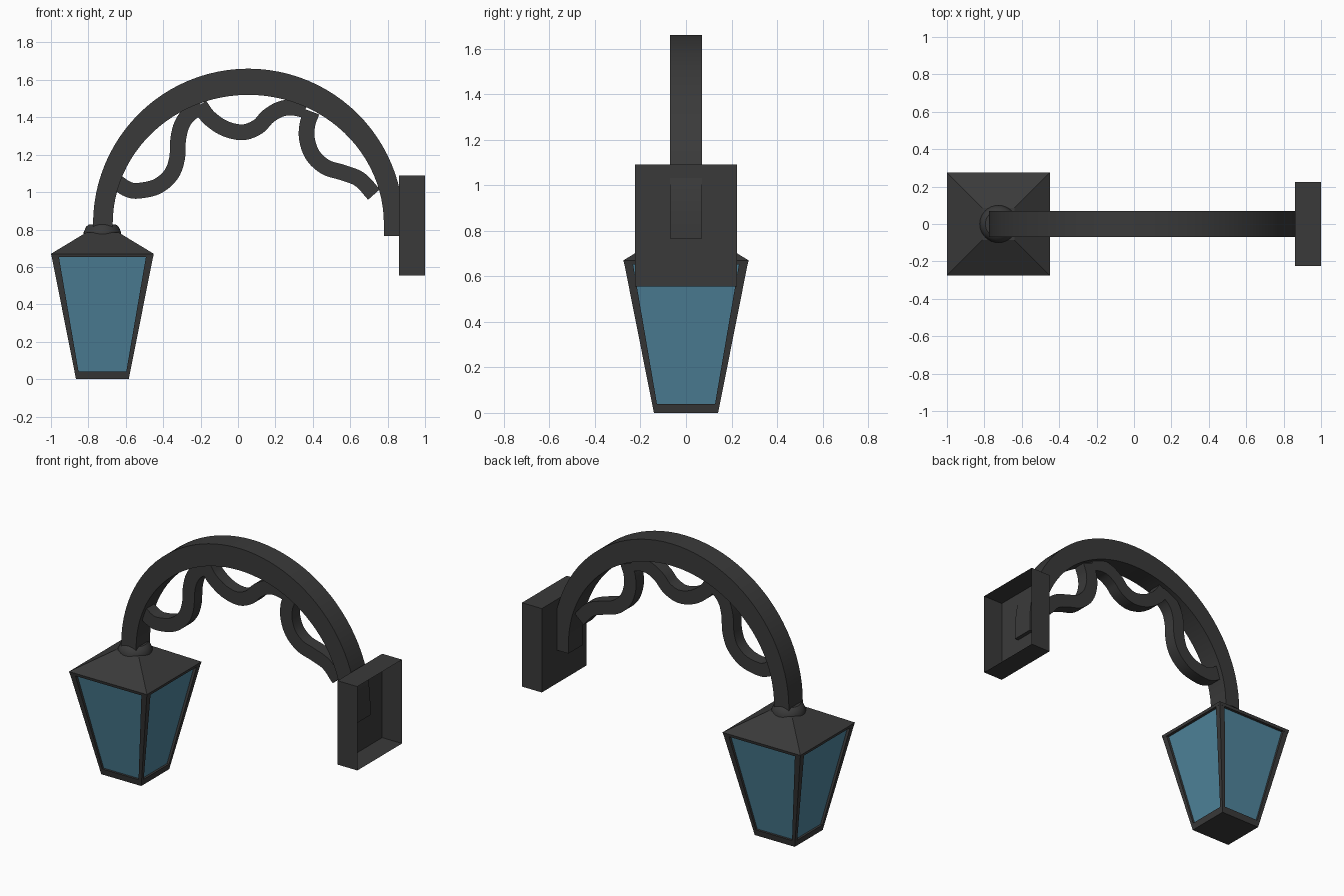
import bpy, bmesh, math
from mathutils import Vector

if "Cube" in bpy.data.objects:
    bpy.data.objects.remove(bpy.data.objects["Cube"])


def material(name, rgb):
    m = bpy.data.materials.new(name)
    m.diffuse_color = (*rgb, 1)
    m.use_nodes = True
    m.node_tree.nodes["Principled BSDF"].inputs["Base Color"].default_value = m.diffuse_color
    return m


METAL = material("dark_metal", (0.042, 0.042, 0.042))
GLASS = material("blue_glass", (0.08, 0.235, 0.335))
LX = -0.725          # lantern centre line


def loft(name, rings, mat, cap_start=True, cap_end=True, smooth=False):
    """Skin a list of equal-length point rings."""
    bm = bmesh.new()
    rows = [[bm.verts.new(p) for p in r] for r in rings]
    n = len(rows[0])
    for a, b in zip(rows, rows[1:]):
        for i in range(n):
            j = (i + 1) % n
            bm.faces.new((a[i], a[j], b[j], b[i]))
    if cap_start:
        bm.faces.new(rows[0][::-1])
    if cap_end:
        bm.faces.new(rows[-1])
    bmesh.ops.recalc_face_normals(bm, faces=bm.faces)
    me = bpy.data.meshes.new(name)
    bm.to_mesh(me)
    bm.free()
    me.materials.append(mat)
    ob = bpy.data.objects.new(name, me)
    bpy.context.collection.objects.link(ob)
    if smooth:
        bpy.ops.object.select_all(action='DESELECT')
        ob.select_set(True)
        bpy.context.view_layer.objects.active = ob
        bpy.ops.object.shade_smooth_by_angle(angle=math.radians(35))
    return ob


def square(h, z):
    return [(LX - h, -h, z), (LX + h, -h, z), (LX + h, h, z), (LX - h, h, z)]


def ribbon_ring(outer, inner, w):
    return [(outer[0], -w, outer[1]), (outer[0], w, outer[1]),
            (inner[0], w, inner[1]), (inner[0], -w, inner[1])]


# Lantern: bottom tray, glass, corner posts, roof
loft("lantern_base", [square(0.141, 0), square(0.149, 0.04)], METAL)
loft("lantern_glass", [square(0.134, 0.035), square(0.254, 0.655)], GLASS, False, False)
for sx in (-1, 1):
    for sy in (-1, 1):
        rings = []
        for z, a, b in ((0.03, 0.126, 0.147), (0.655, 0.233, 0.271)):
            rings.append([(LX + sx * p, sy * q, z)
                          for p, q in ((a, a), (b, a), (b, b), (a, b))])
        loft("lantern_corner_post", rings, METAL)
loft("lantern_roof", [square(0.271, 0.652), square(0.275, 0.67), square(0.085, 0.785)], METAL)

# Round collar above the roof
loft("lantern_collar",
     [[(LX + r * math.cos(i * math.tau / 32), r * math.sin(i * math.tau / 32), z)
       for i in range(32)]
      for r, z in ((0.1, 0.75), (0.1, 0.785), (0.087, 0.815), (0.07, 0.828))],
     METAL, smooth=True)

# Arched arm: rectangular bar, thicker at the crown
CX, CZ, N = 0.055, 0.83, 48
rings = [ribbon_ring((CX - 0.83, 0.81), (CX - 0.725, 0.81), 0.07)]
for i in range(N + 1):
    t = math.pi * (1 - i / N)
    c, s = math.cos(t), math.sin(t)
    rings.append(ribbon_ring((CX + 0.83 * c, CZ + 0.83 * s),
                             (CX + 0.725 * c, CZ + 0.69 * s), 0.07))
rings.append(ribbon_ring((CX + 0.83, 0.765), (CX + 0.725, 0.765), 0.07))
loft("arched_arm", rings, METAL, smooth=True)


# Wavy scrollwork under the arch
def spline(pts, steps=6):
    p = [Vector(q) for q in pts]
    p = [2 * p[0] - p[1]] + p + [2 * p[-1] - p[-2]]
    out = []
    for a, b, c, d in zip(p, p[1:], p[2:], p[3:]):
        for k in range(steps):
            t = k / steps
            out.append(0.5 * (2 * b + (c - a) * t + (2 * a - 5 * b + 4 * c - d) * t * t
                              + (3 * b - a - 3 * c + d) * t ** 3))
    return out + [p[-2]]


scrolls = {
    "scroll_left": [(-.645, 1.05), (-.59, 1.016), (-.535, 1.007), (-.433, 1.03), (-.358, 1.094),
                    (-.326, 1.18), (-.32, 1.28), (-.30, 1.361), (-.257, 1.42), (-.193, 1.457)],
    "scroll_middle": [(-.205, 1.465), (-.155, 1.398), (-.07, 1.34), (.027, 1.32), (.107, 1.35),
                      (.16, 1.404), (.225, 1.443), (.289, 1.452), (.36, 1.438)],
    "scroll_right": [(.395, 1.43), (.371, 1.361), (.369, 1.281), (.401, 1.195), (.47, 1.133),
                     (.561, 1.104), (.652, 1.067), (.727, .987)],
}
for name, pts in scrolls.items():
    path = spline(pts)
    rings = []
    for i, p in enumerate(path):
        d = (path[min(i + 1, len(path) - 1)] - path[max(i - 1, 0)]).normalized()
        n = Vector((-d.y, d.x)) * 0.042
        rings.append(ribbon_ring(p + n, p - n, 0.04))
    loft(name, rings, METAL, smooth=True)

# Wall plate: thin shell, open towards the wall
loft("wall_plate",
     [[(x, y, z) for y, z in ((-.225, .555), (.225, .555), (.225, 1.09), (-.225, 1.09))]
      for x in (0.86, 1.0)], METAL, True, False)
